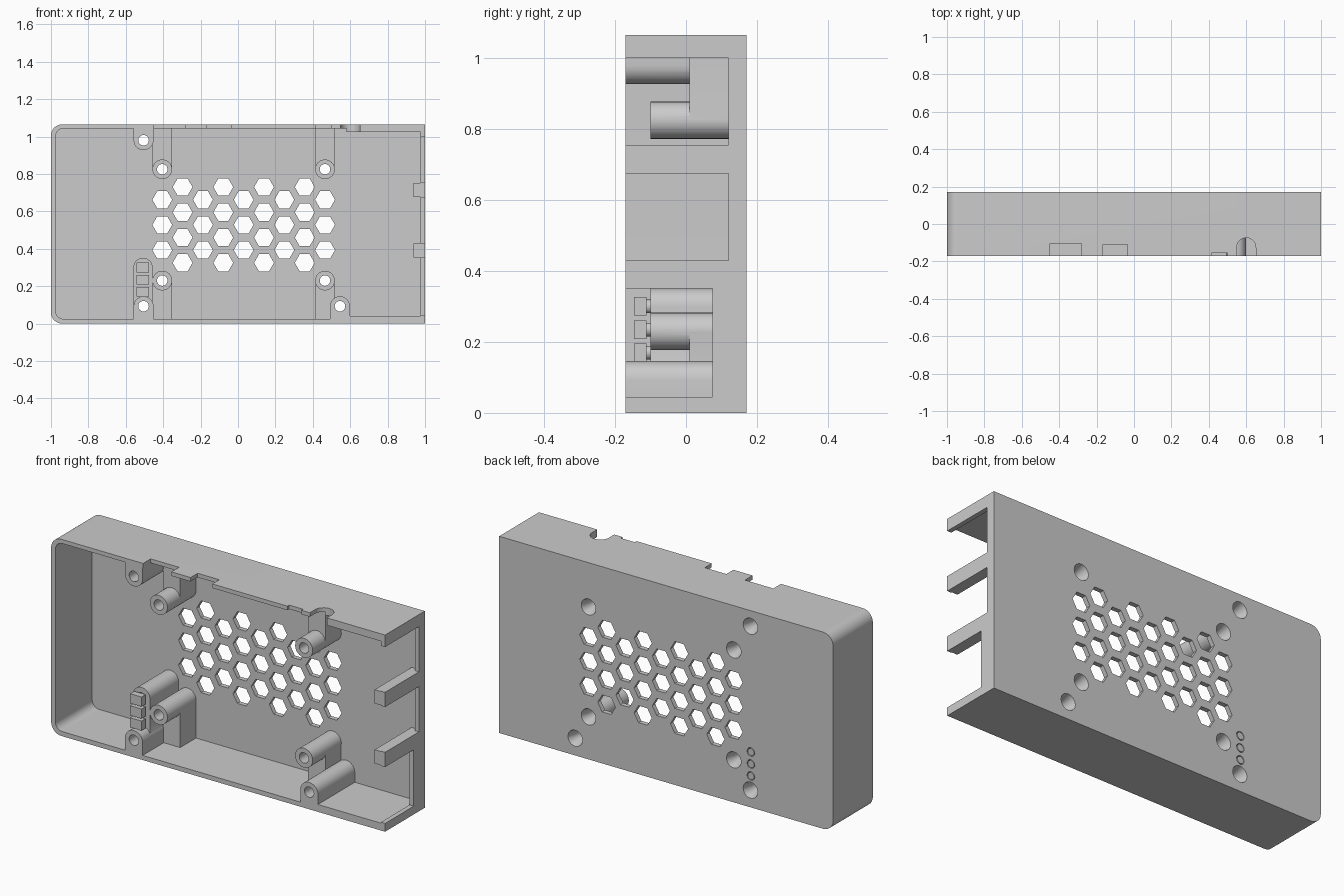
import bpy, bmesh
from math import cos, sin, pi

if "Cube" in bpy.data.objects:
    bpy.data.objects.remove(bpy.data.objects["Cube"])

FLOOR = 0.15      # y just inside the back plate, used as overlap depth
FRONT = -0.19     # additive parts run past the rim, then get trimmed


def prism(name, profiles, lo, hi, axis='y', end_scale=None):
    """Extrude closed profiles between lo and hi along y (x,z points) or z (x,y points)."""
    bm = bmesh.new()
    for pts in profiles:
        cx = sum(p[0] for p in pts) / len(pts)
        cy = sum(p[1] for p in pts) / len(pts)
        rings = []
        for d, s in ((lo, 1), (hi, end_scale or 1)):
            ring = []
            for a, b in pts:
                a, b = cx + (a - cx) * s, cy + (b - cy) * s
                ring.append(bm.verts.new((a, d, b) if axis == 'y' else (a, b, d)))
            rings.append(ring)
        n = len(pts)
        bm.faces.new(rings[0])
        bm.faces.new(rings[1])
        for i in range(n):
            j = (i + 1) % n
            bm.faces.new((rings[0][i], rings[0][j], rings[1][j], rings[1][i]))
    bmesh.ops.recalc_face_normals(bm, faces=bm.faces)
    me = bpy.data.meshes.new(name)
    bm.to_mesh(me)
    bm.free()
    ob = bpy.data.objects.new(name, me)
    bpy.context.collection.objects.link(ob)
    return ob


def arc(x, z, r, a0, a1, n=16):
    return [(x + r * cos(a0 + (a1 - a0) * i / n), z + r * sin(a0 + (a1 - a0) * i / n))
            for i in range(n + 1)]


def circle(x, z, r, n=32):
    return arc(x, z, r, 0, 2 * pi, n)[:-1]


def rect(x0, x1, z0, z1):
    return [(x0, z0), (x1, z0), (x1, z1), (x0, z1)]


def left_rounded(x0, x1, z0, z1, r):
    return [(x1, z0), (x1, z1)] + arc(x0 + r, z1 - r, r, pi / 2, pi) + \
        arc(x0 + r, z0 + r, r, pi, 1.5 * pi)


def tongue(x, z, r, wall):
    """Round-ended tab reaching from (x, z) to a wall height."""
    if wall < z:
        return arc(x, z, r, 0, pi) + [(x - r, wall), (x + r, wall)]
    return arc(x, z, r, pi, 2 * pi) + [(x + r, wall), (x - r, wall)]


def combine(target, other, op):
    mod = target.modifiers.new(op, 'BOOLEAN')
    mod.operation, mod.solver, mod.object = op, 'EXACT', other
    bpy.context.view_layer.objects.active = target
    bpy.ops.object.modifier_apply(modifier=mod.name)
    bpy.data.objects.remove(other)


def add(*a, **k):
    combine(case, prism('addition', *a, **k), 'UNION')


def cut(*a, **k):
    combine(case, prism('cutter', *a, **k), 'DIFFERENCE')


# Shell: open-fronted tray with rounded left corners
case = prism('case_shell', [left_rounded(-1, 1, 0, 1.065, 0.06)], FRONT, 0.17)
cut([left_rounded(-0.975, 0.975, 0.025, 1.043, 0.042)], -0.3, 0.145)

# Port openings in the right wall
for z0, z1, depth in ((0.755, 1.0, 0.12), (0.43, 0.675, 0.12), (0.045, 0.35, 0.075)):
    cut([rect(0.96, 1.1, z0, z1)], -0.3, depth)

# Bars between the ports
for z0, z1 in ((0.35, 0.43), (0.675, 0.755)):
    add([rect(0.938, 0.99, z0 + 0.003, z1 - 0.002)], FRONT, FLOOR)

# Thickened top and bottom walls near the ports
add([rect(0.58, 0.985, 1.025, 1.055)], FRONT, FLOOR)
add([rect(0.58, 0.985, 0.01, 0.04)], FRONT, FLOOR)

# Board posts with webs to the nearest wall
BOARD = [(x, z) for x in (-0.405, 0.465) for z in (0.23, 0.825)]
for x, z in BOARD:
    wall = 0.012 if z < 0.5 else 1.054
    add([tongue(x, z, 0.0515, wall)], 0.01, FLOOR)
    add([circle(x, z, 0.0525)], -0.10, FLOOR + 0.004)

# Lid screw posts
LID = [(-0.505, 0.98), (-0.505, 0.093), (0.545, 0.093)]
for x, z in LID:
    add([tongue(x, z, 0.053, 0.011 if z < 0.5 else 1.055)], FRONT, FLOOR + 0.002)

# Button guide
add([tongue(-0.508, 0.3, 0.0515, 0.1)], -0.10, FLOOR + 0.006)

# Trim the rim flat
cut([rect(-2, 2, -1, 2)], -0.5, -0.17)

# Notches in the top wall
for x0, x1, y in ((-0.45, -0.28, -0.105), (-0.165, -0.035, -0.11), (0.415, 0.5, -0.155)):
    cut([rect(x0, x1, -0.3, y)], 1.0, 1.2, axis='z')
cut([tongue(0.6, -0.125, 0.051, -0.3)], 1.0, 1.2, axis='z')

# Screw holes, countersunk from the back
cut([circle(x, z, 0.028) for x, z in BOARD + LID], -0.3, 0.3)
cut([circle(x, z, 0.028) for x, z in BOARD + LID], 0.115, 0.175, end_scale=1.6)

# Hexagonal vent grid
hexes = []
for c in range(9):
    rows = (0.325, 0.46, 0.595, 0.73) if c % 2 else (0.393, 0.528, 0.662)
    hexes += [circle(-0.405 + 0.1088 * c, z, 0.053, 6) for z in rows]
cut(hexes, 0.1, 0.3)

# Button holes and sliding buttons
BUTTONS = (0.17, 0.235, 0.3)
cut([circle(-0.508, z, 0.023, 24) for z in BUTTONS], -0.3, 0.3)
parts = [case]
for i, z in enumerate(BUTTONS):
    button = prism(f'button_{i + 1}', [circle(-0.508, z, 0.019, 24)], -0.13, 0.17)
    head = prism('head', [rect(-0.543, -0.475, z - 0.026, z + 0.026)], -0.147, -0.112)
    combine(button, head, 'UNION')
    parts.append(button)

# Smooth round surfaces, keep edges crisp
for ob in bpy.context.scene.objects:
    ob.select_set(ob in parts)
bpy.context.view_layer.objects.active = case
bpy.ops.object.shade_smooth_by_angle(angle=0.5)
